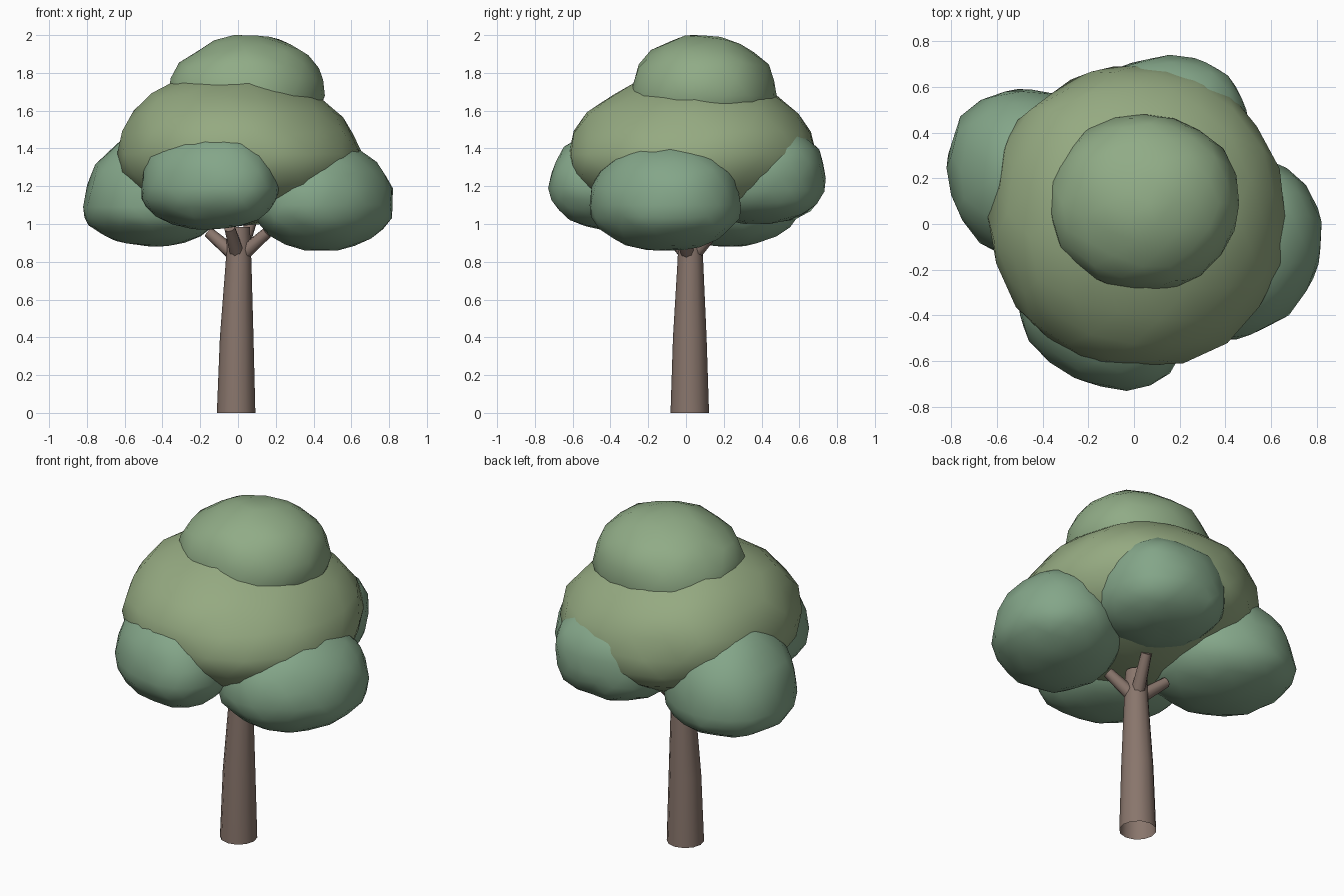
import bpy, bmesh, math, random
from mathutils import Vector

if "Cube" in bpy.data.objects:
    bpy.data.objects.remove(bpy.data.objects["Cube"])

random.seed(4)


def material(name, rgb):
    m = bpy.data.materials.new(name)
    m.diffuse_color = (*rgb, 1)
    m.use_nodes = True
    m.node_tree.nodes["Principled BSDF"].inputs["Base Color"].default_value = m.diffuse_color
    return m


leaf_light = material("leaf_light", (0.30, 0.40, 0.22))
leaf_mid = material("leaf_mid", (0.28, 0.41, 0.24))
leaf_dark = material("leaf_dark", (0.23, 0.38, 0.25))
bark = material("bark", (0.25, 0.18, 0.15))


def finish(name, bm, mat):
    for f in bm.faces:
        f.smooth = True
    mesh = bpy.data.meshes.new(name)
    bm.to_mesh(mesh)
    bm.free()
    mesh.materials.append(mat)
    ob = bpy.data.objects.new(name, mesh)
    bpy.context.collection.objects.link(ob)
    return ob


def foliage(name, mat, xr, yr, zr, zmid, p=2.1, cone=0.0, lean=(0, 0), skew=0.0):
    """Lumpy ball fitted to the given ranges, widest at zmid; p squares it off,
    cone narrows the upper half, lean shifts the top, skew shears y along x."""
    bm = bmesh.new()
    bmesh.ops.create_icosphere(bm, subdivisions=3, radius=1)
    for v in bm.verts:
        v.co /= sum(abs(c) ** p for c in v.co) ** (1 / p)
        v.co *= 1 + random.uniform(-0.025, 0.025)
        up = max(v.co.z, 0)
        k = 1 - cone * up
        v.co.x = v.co.x * k + lean[0] * up
        v.co.y = v.co.y * k + lean[1] * up + skew * v.co.x
    for axis, (a, b) in enumerate((xr, yr, zr)):
        lo = min(v.co[axis] for v in bm.verts)
        hi = max(v.co[axis] for v in bm.verts)
        mid = zmid if axis == 2 else (a + b) / 2
        for v in bm.verts:
            c = v.co[axis]
            v.co[axis] = mid + (c / hi * (b - mid) if c > 0 else c / lo * (a - mid))
    return finish(name, bm, mat)


def limb(name, path, sides):
    """Tapered tube through (point, radius) pairs, open at the start."""
    bm = bmesh.new()
    axis = (Vector(path[-1][0]) - Vector(path[0][0])).normalized()
    turn = axis.to_track_quat('Z', 'Y')
    if axis.z > 0.95:
        turn.identity()
    rings = []
    for p, r in path:
        rings.append([bm.verts.new(Vector(p) + turn @ Vector(
            (r * math.cos(math.tau * i / sides), r * math.sin(math.tau * i / sides), 0)))
            for i in range(sides)])
    for a, b in zip(rings, rings[1:]):
        for i in range(sides):
            j = (i + 1) % sides
            bm.faces.new((a[i], a[j], b[j], b[i]))
    bm.faces.new(rings[-1])
    ob = finish(name, bm, bark)
    ob.data.set_sharp_from_angle(angle=math.radians(50))
    return ob


# Canopy
foliage("crown_top", leaf_mid, (-0.37, 0.46), (-0.30, 0.48), (1.42, 1.99), 1.67,
        p=2.05, lean=(0.05, 0))
foliage("crown_main", leaf_light, (-0.64, 0.66), (-0.62, 0.69), (0.99, 1.80), 1.37,
        p=2.1, cone=0.07, lean=(-0.1, 0.03))
foliage("foliage_left", leaf_dark, (-0.82, -0.08), (-0.16, 0.59), (0.88, 1.50), 1.09,
        p=2.1, lean=(0.1, -0.05), skew=-0.08)
foliage("foliage_right", leaf_dark, (0.08, 0.82), (-0.51, 0.29), (0.86, 1.44), 1.10,
        p=2.05, skew=0.15)
foliage("foliage_front", leaf_dark, (-0.51, 0.22), (-0.73, -0.02), (0.97, 1.51), 1.19,
        p=2.15, skew=-0.25)
foliage("foliage_back", leaf_dark, (-0.2, 0.51), (0.04, 0.74), (1.0, 1.53), 1.24, p=2.4)

# Trunk, open underneath
limb("trunk", [((-0.01, 0.02, 0), 0.102), ((-0.007, 0.02, 0.4), 0.089),
               ((0.003, 0.023, 0.8), 0.068), ((0.003, 0.023, 0.985), 0.06)], 12)

# Branches reaching towards the side clumps
for name, tip in (("left", (-0.155, 0.085, 0.955)), ("right", (0.155, -0.035, 0.955)),
                  ("front", (-0.045, -0.12, 0.98)), ("back", (0.07, 0.19, 1.01))):
    limb("branch_" + name, [((0.003, 0.023, 0.82), 0.042), (tip, 0.03)], 8)

# Stand the tallest point exactly at 2 units
bpy.data.objects["crown_top"].location.z = 0.01
